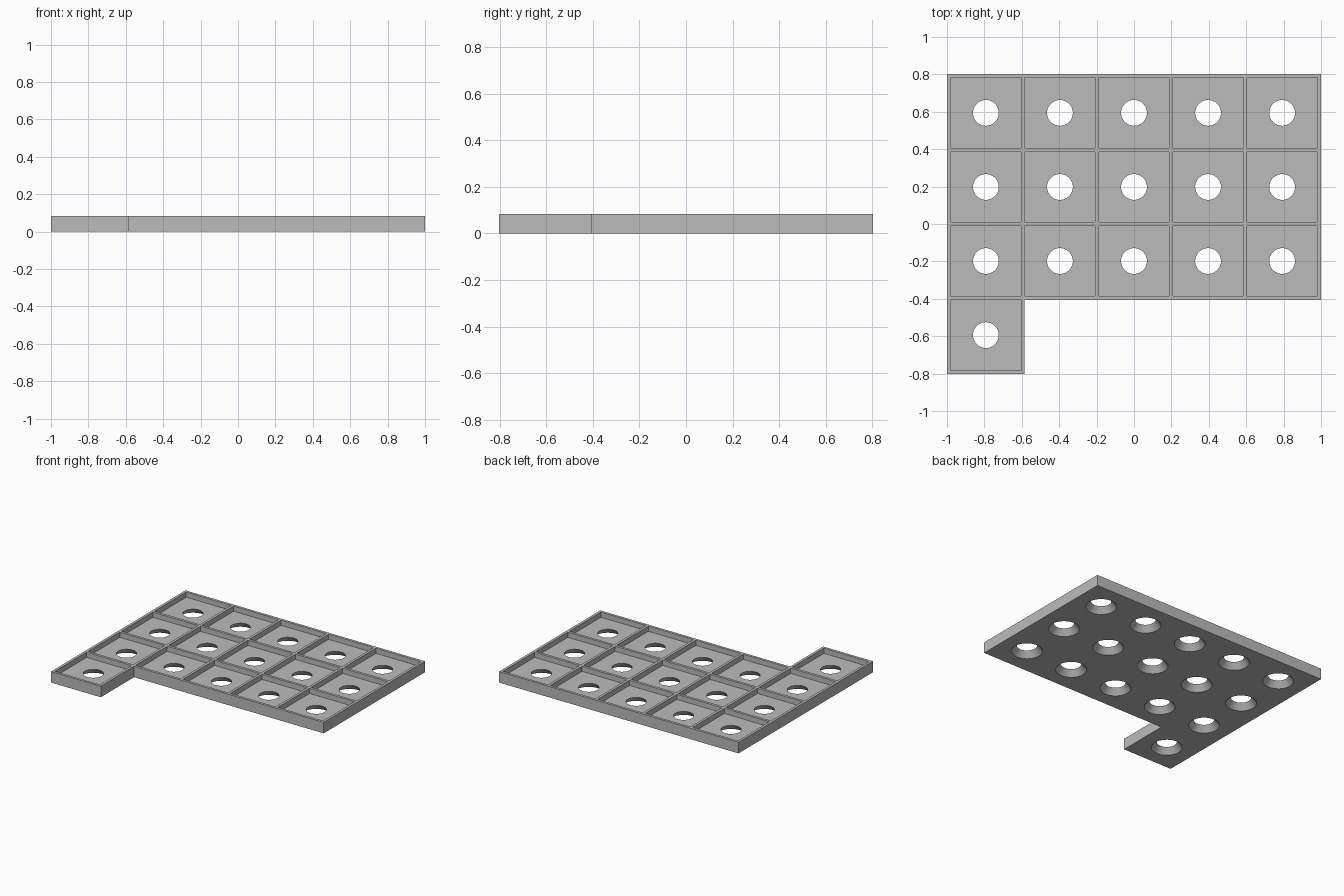
import bpy, bmesh
from mathutils import Matrix

if "Cube" in bpy.data.objects:
    bpy.data.objects.remove(bpy.data.objects["Cube"])

WALL = 2 / 101            # rib thickness
PITCH = 20 * WALL         # spacing of the cells
HEIGHT, FLOOR = 0.083, 0.044
HOLE_TOP, HOLE_BOTTOM = 0.069, 0.106
COLS, ROWS = 5, 4
X0, Y0 = -1.0, -(ROWS * PITCH + WALL) / 2

# The front row holds only the cell at the right-hand end
cells = [(c, r) for r in range(ROWS) for c in range(COLS) if r > 0 or c == 0]


def center(c, r):
    return (X0 + WALL / 2 + (c + 0.5) * PITCH,
            Y0 + WALL / 2 + (r + 0.5) * PITCH)


def make_object(name, bm):
    bmesh.ops.recalc_face_normals(bm, faces=bm.faces)
    mesh = bpy.data.meshes.new(name)
    bm.to_mesh(mesh)
    bm.free()
    obj = bpy.data.objects.new(name, mesh)
    bpy.context.collection.objects.link(obj)
    return obj


# Tray body: L-shaped outline raised to full height
tab_x, step_y = X0 + PITCH + WALL, Y0 + PITCH
outline = [(X0, Y0), (tab_x, Y0), (tab_x, step_y),
           (-X0, step_y), (-X0, -Y0), (X0, -Y0)]
bm = bmesh.new()
base = bm.faces.new([bm.verts.new((x, y, 0)) for x, y in outline])
raised = bmesh.ops.extrude_face_region(bm, geom=[base])["geom"]
bmesh.ops.translate(bm, vec=(0, 0, HEIGHT),
                    verts=[g for g in raised if isinstance(g, bmesh.types.BMVert)])
tray = make_object("cell_tray", bm)

# Square pockets cut from above
bm = bmesh.new()
top = HEIGHT + 0.05
for cell in cells:
    x, y = center(*cell)
    place = (Matrix.Translation((x, y, (FLOOR + top) / 2))
             @ Matrix.Diagonal((PITCH - WALL, PITCH - WALL, top - FLOOR, 1)))
    bmesh.ops.create_cube(bm, size=1, matrix=place)
pockets = make_object("pocket_cutter", bm)

# Tapered holes, wider underneath
bm = bmesh.new()
extra = 0.01
slope = (HOLE_BOTTOM - HOLE_TOP) / FLOOR * extra
for cell in cells:
    x, y = center(*cell)
    bmesh.ops.create_cone(bm, cap_ends=True, segments=48,
                          radius1=HOLE_BOTTOM + slope, radius2=HOLE_TOP - slope,
                          depth=FLOOR + 2 * extra,
                          matrix=Matrix.Translation((x, y, FLOOR / 2)))
holes = make_object("hole_cutter", bm)

# Cut the tray, then discard the cutters
for cutter in (pockets, holes):
    cutter.hide_render = True
    mod = tray.modifiers.new(cutter.name, "BOOLEAN")
    mod.operation = "DIFFERENCE"
    mod.solver = "EXACT"
    mod.object = cutter
bpy.context.view_layer.update()
graph = bpy.context.evaluated_depsgraph_get()
cut_mesh = bpy.data.meshes.new_from_object(tray.evaluated_get(graph))
tray.modifiers.clear()
tray.data = cut_mesh
for cutter in (pockets, holes):
    bpy.data.objects.remove(cutter)

# Plain grey finish
grey = bpy.data.materials.new("plain_grey")
grey.use_nodes = True
color = (0.5, 0.5, 0.5, 1)
grey.diffuse_color = color
grey.node_tree.nodes["Principled BSDF"].inputs["Base Color"].default_value = color
tray.data.materials.clear()
tray.data.materials.append(grey)

# Smooth hole walls, crisp edges elsewhere
bpy.ops.object.select_all(action="DESELECT")
tray.select_set(True)
bpy.context.view_layer.objects.active = tray
bpy.ops.object.shade_smooth_by_angle(angle=0.5)
